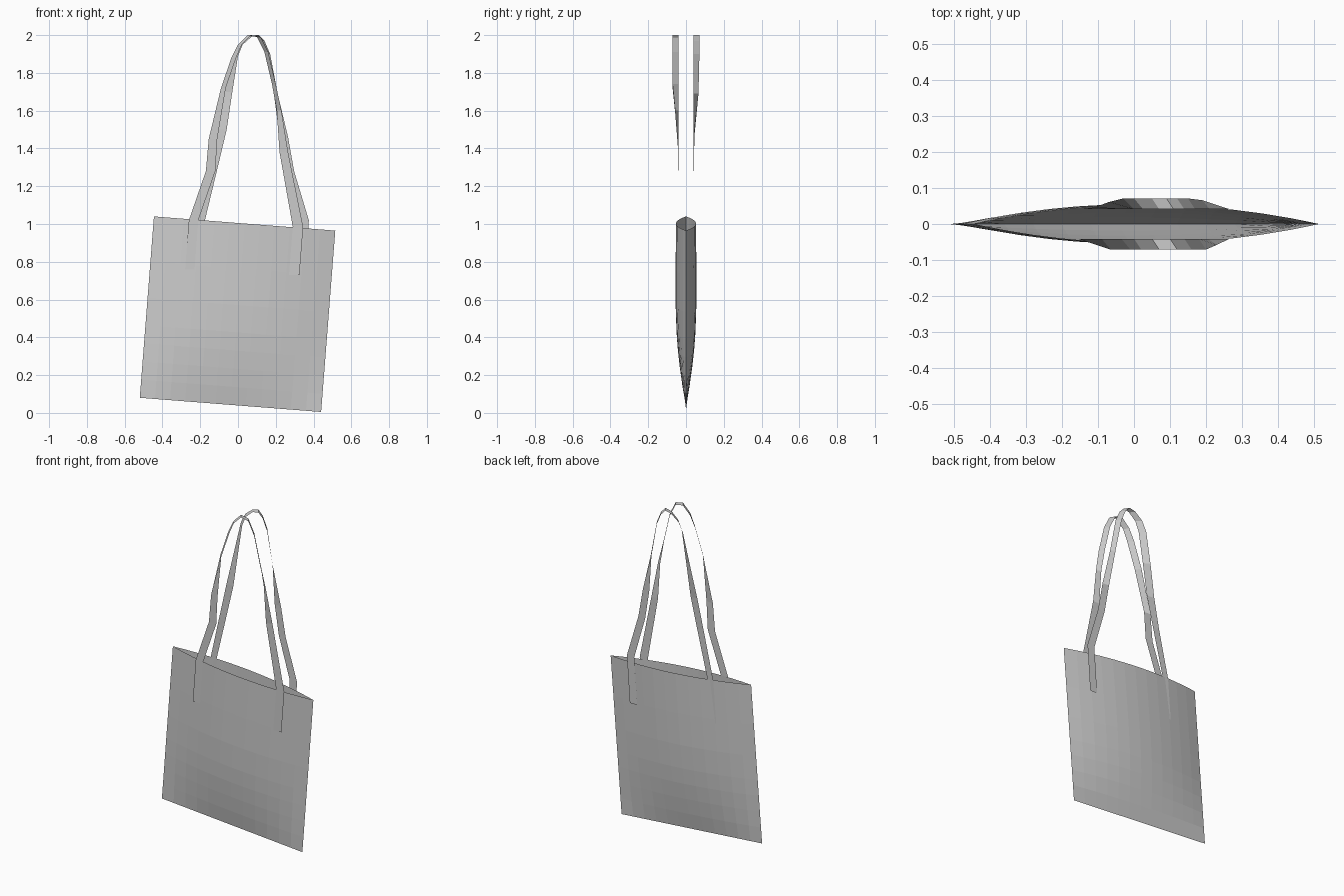
import bpy
from mathutils import Vector

if "Cube" in bpy.data.objects:
    bpy.data.objects.remove(bpy.data.objects["Cube"])


def make_object(name, verts, faces):
    mesh = bpy.data.meshes.new(name)
    mesh.from_pydata(verts, [], faces)
    mesh.update()
    obj = bpy.data.objects.new(name, mesh)
    bpy.context.collection.objects.link(obj)
    return obj


# Bag body: two cloth panels, lens-shaped at the open rim, closed along the bottom
CORNER = Vector((-0.52, 0, 0.08))
ACROSS = Vector((0.96, 0, -0.075))
UP = Vector((0.075, 0, 0.96))
COLS = 12
# (height fraction, half depth)
PROFILE = [(0, 0), (0.1, 0.018), (0.2, 0.032), (0.3, 0.043), (0.4, 0.05),
           (0.55, 0.055), (0.75, 0.055), (1, 0.053)]


def panel_grid(side):
    verts, faces = [], []
    for v, depth in PROFILE:
        for i in range(COLS + 1):
            u = i / COLS
            p = CORNER + ACROSS * u + UP * v
            p.y = side * depth * (1 - (2 * u - 1) ** 2)
            verts.append(p)
    row = COLS + 1
    for j in range(len(PROFILE) - 1):
        for i in range(COLS):
            a = j * row + i
            quad = (a, a + 1, a + row + 1, a + row)
            faces.append(quad if side < 0 else quad[::-1])
    return verts, faces


front_verts, front_faces = panel_grid(-1)
back_verts, back_faces = panel_grid(1)
shift = len(front_verts)
body = make_object("bag_body", front_verts + back_verts,
                   front_faces + [tuple(k + shift for k in f) for f in back_faces])
weld = body.modifiers.new("seams", 'WELD')
weld.merge_threshold = 0.0005


# Handles: flat ribbons that turn sideways over the top of the loop
def make_strap(name, side, stations):
    verts = []
    for left, right, z, turn in stations:
        near, far = side * 0.041, side * (0.041 + turn)
        verts.append((left, near if side < 0 else far, z))
        verts.append((right, far if side < 0 else near, z))
    faces = [(2 * i, 2 * i + 1, 2 * i + 3, 2 * i + 2) for i in range(len(stations) - 1)]
    return make_object(name, verts, faces)


# (left edge x, right edge x, height, sideways turn)
make_strap("front_handle", -1, [
    (-0.28, -0.23, 0.76, 0), (-0.26, -0.21, 1.02, 0), (-0.17, -0.12, 1.28, 0),
    (-0.155, -0.11, 1.45, 0.002), (-0.09, -0.065, 1.72, 0.03),
    (-0.035, -0.01, 1.88, 0.03), (0.0, 0.02, 1.95, 0.03), (0.05, 0.07, 2.0, 0.03),
    (0.1, 0.12, 1.99, 0.03), (0.14, 0.16, 1.91, 0.03), (0.18, 0.2, 1.74, 0.03),
    (0.205, 0.23, 1.6, 0.017), (0.22, 0.265, 1.38, 0), (0.29, 0.345, 0.985, 0),
    (0.27, 0.325, 0.73, 0)])

make_strap("back_handle", 1, [
    (-0.235, -0.195, 0.76, 0), (-0.215, -0.175, 1.02, 0), (-0.15, -0.105, 1.31, 0),
    (-0.11, -0.06, 1.5, 0.005), (-0.07, -0.03, 1.7, 0.02), (-0.03, 0.0, 1.89, 0.03),
    (0.0, 0.025, 1.95, 0.03), (0.05, 0.07, 1.99, 0.03), (0.09, 0.11, 2.0, 0.03),
    (0.12, 0.14, 1.97, 0.03), (0.15, 0.17, 1.9, 0.03), (0.19, 0.21, 1.69, 0.025),
    (0.22, 0.265, 1.46, 0.003), (0.25, 0.297, 1.28, 0), (0.325, 0.375, 1.02, 0),
    (0.305, 0.355, 0.73, 0)])
